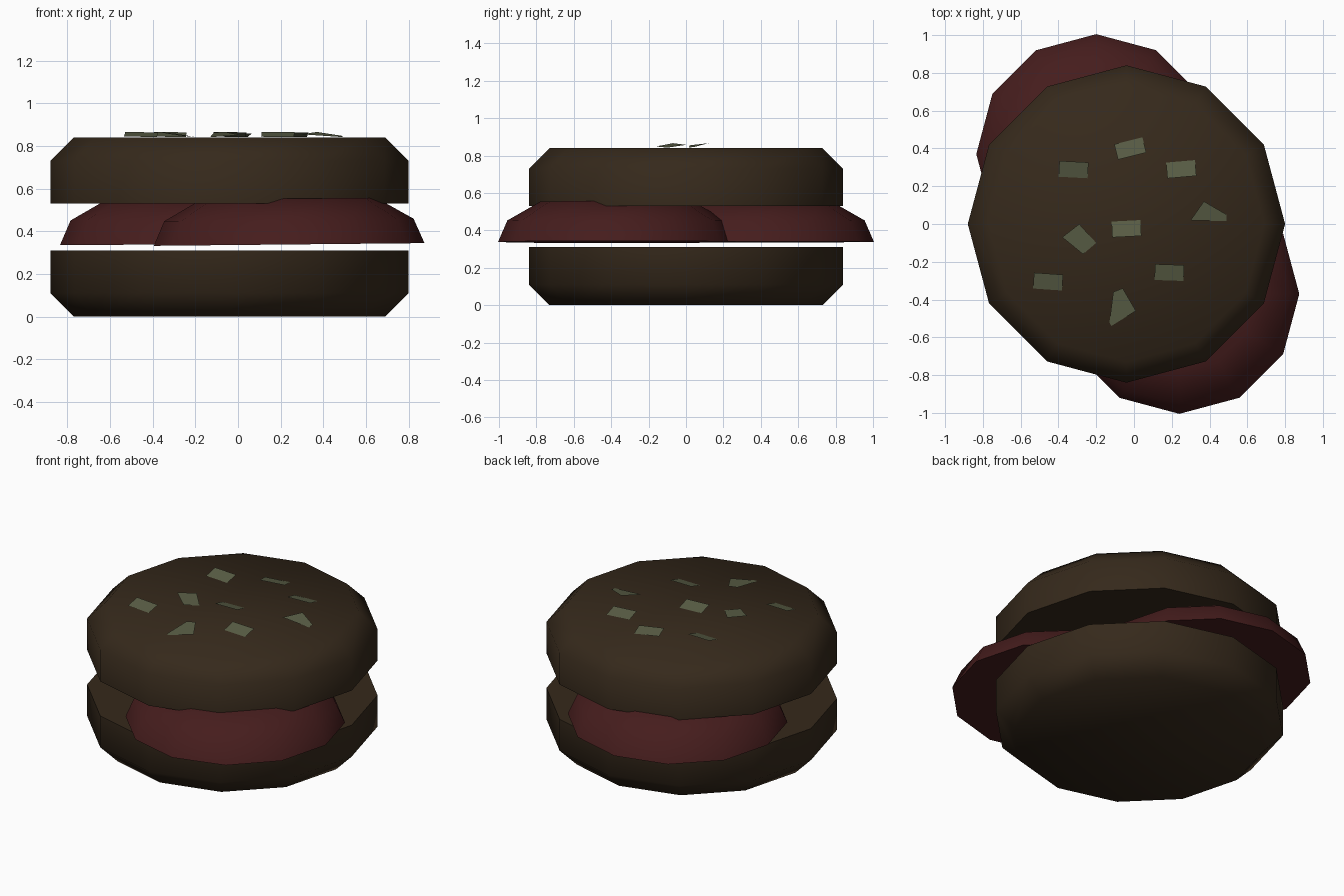
import bpy, bmesh
from math import cos, sin, pi, radians
from mathutils import Vector

if "Cube" in bpy.data.objects:
    bpy.data.objects.remove(bpy.data.objects["Cube"])


def material(name, rgb):
    m = bpy.data.materials.new(name)
    m.diffuse_color = (*rgb, 1)
    m.use_nodes = True
    m.node_tree.nodes["Principled BSDF"].inputs["Base Color"].default_value = m.diffuse_color
    return m


BUN = material("dark_bun", (0.036, 0.022, 0.011))
MEAT = material("red_meat", (0.06, 0.012, 0.012))
SEED = material("green_seed", (0.10, 0.11, 0.06))


def add_object(name, bm, mat, location=(0, 0, 0)):
    mesh = bpy.data.meshes.new(name)
    bm.to_mesh(mesh)
    bm.free()
    mesh.materials.append(mat)
    ob = bpy.data.objects.new(name, mesh)
    ob.location = location
    bpy.context.collection.objects.link(ob)
    return ob


def turned(name, profile, mat, location, sides=12):
    """Closed solid from (radius, z) rings, capped at both ends."""
    bm = bmesh.new()
    rings = [[bm.verts.new((r * cos(2 * pi * i / sides), r * sin(2 * pi * i / sides), z))
              for i in range(sides)] for r, z in profile]
    for a, b in zip(rings, rings[1:]):
        for i in range(sides):
            j = (i + 1) % sides
            bm.faces.new((a[i], a[j], b[j], b[i]))
    bm.faces.new(rings[0][::-1])
    bm.faces.new(rings[-1])
    ob = add_object(name, bm, mat, location)
    bpy.ops.object.select_all(action='DESELECT')
    ob.select_set(True)
    bpy.context.view_layer.objects.active = ob
    bpy.ops.object.shade_smooth_by_angle(angle=radians(60))
    return ob


# Bun halves
turned("bottom_bun", [(0.73, 0), (0.84, 0.11), (0.84, 0.31)], BUN, (-0.04, 0, 0))
turned("top_bun", [(0.84, 0.53), (0.84, 0.73), (0.73, 0.84)], BUN, (-0.04, 0, 0))

# Two overlapping meat slices, very slightly tilted
for name, x, y, tilt in (("back_meat_slice", -0.20, 0.37, -0.004),
                         ("front_meat_slice", 0.24, -0.37, -0.01)):
    meat = turned(name, [(0.635, 0), (0.585, 0.115), (0.41, 0.215)], MEAT, (x, y, 0.338))
    meat.rotation_euler.y = tilt


# Seed flakes: thin outlines on the bun, one edge lifted along a given direction
def seed(name, points, lift):
    d = Vector(lift).normalized()
    dist = [Vector(p).dot(d) for p in points]
    low, span = min(dist), max(dist) - min(dist)
    bm = bmesh.new()
    bm.faces.new([bm.verts.new((p[0], p[1], 0.842 + 0.024 * (t - low) / span))
                  for p, t in zip(points, dist)])
    bmesh.ops.recalc_face_normals(bm, faces=bm.faces[:])
    for f in bm.faces:
        f.normal_update()
        if f.normal.z < 0:
            f.normal_flip()
    add_object(name, bm, SEED)


# Rectangular flakes: centre x, y, turn in degrees, lift direction in y
flakes = [(-0.32, 0.288, -3, 1), (-0.02, 0.40, 14, -1), (0.25, 0.29, 5, -1),
          (-0.04, -0.025, 3, -1), (-0.455, -0.305, -4, 1), (0.187, -0.257, -2, 1)]
for n, (x, y, turn, up) in enumerate(flakes):
    c, s = cos(radians(turn)), sin(radians(turn))
    corners = [(x + u * c - v * s, y + u * s + v * c)
               for u, v in ((-0.077, -0.042), (0.077, -0.042), (0.077, 0.042), (-0.077, 0.042))]
    seed(f"seed_flake_{n + 1}", corners, (0, up))

# Irregular flakes
seed("seed_shard_right", [(0.30, 0.02), (0.49, 0.015), (0.49, 0.05), (0.37, 0.12)], (-0.4, 1))
seed("seed_shard_left", [(-0.38, -0.07), (-0.27, -0.16), (-0.20, -0.10), (-0.29, 0.0)], (-1, 0.3))
seed("seed_shard_front", [(-0.11, -0.36), (-0.13, -0.52), (-0.12, -0.54), (0.01, -0.46), (-0.06, -0.34)], (0, 1))
